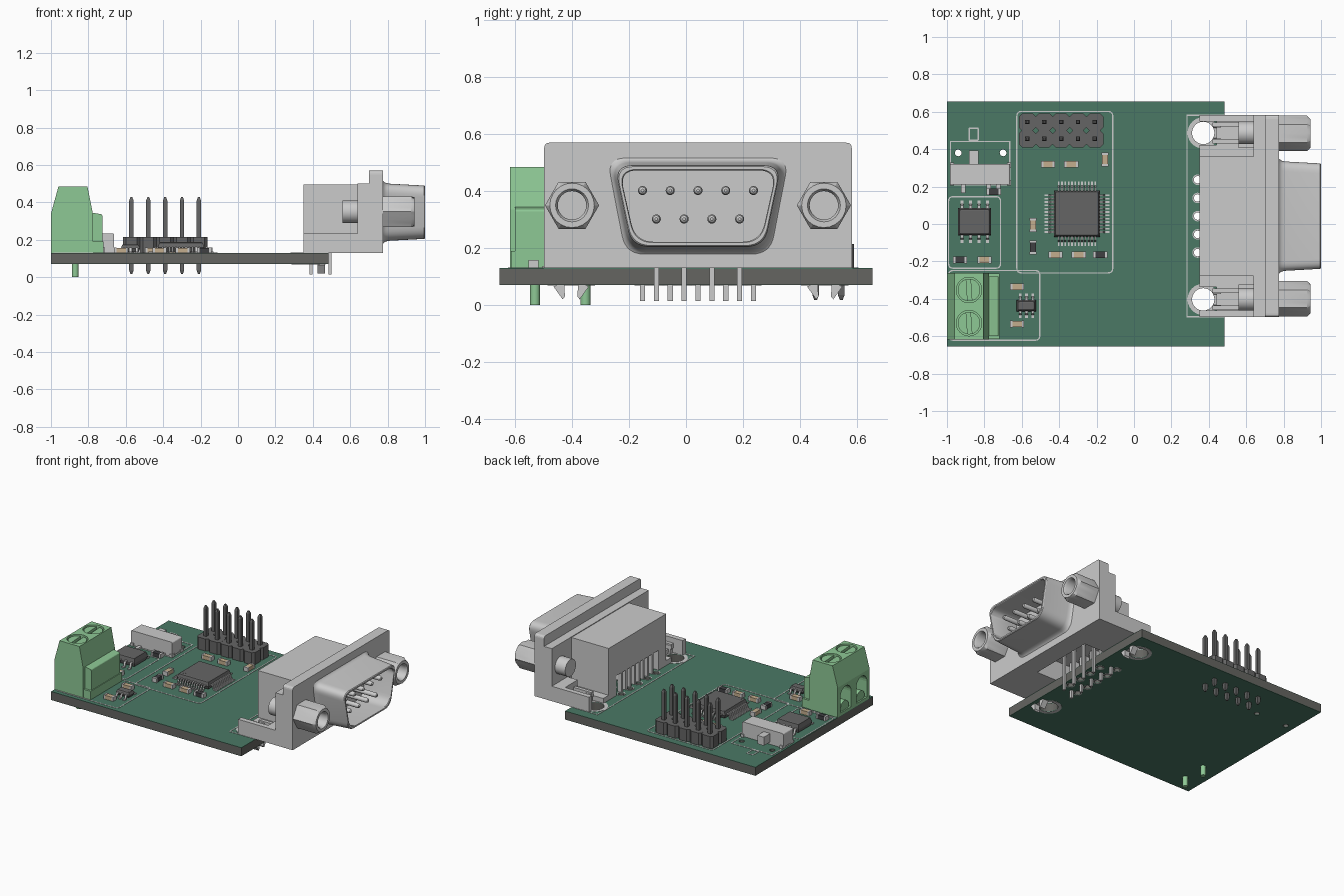
import bpy, bmesh, math
from math import sin, cos, pi, radians
from mathutils import Matrix, Vector

if "Cube" in bpy.data.objects:
    bpy.data.objects.remove(bpy.data.objects["Cube"])


def material(name, r, g, b):
    m = bpy.data.materials.new(name)
    m.diffuse_color = (r, g, b, 1)
    m.use_nodes = True
    m.node_tree.nodes["Principled BSDF"].inputs["Base Color"].default_value = m.diffuse_color
    return m


MASK = material("solder_mask", 0.07, 0.19, 0.13)
CORE = material("board_core", 0.13, 0.13, 0.12)
GREEN = material("terminal_green", 0.27, 0.58, 0.3)
DARK = material("dark_plastic", 0.13, 0.13, 0.13)
BLACK = material("black_resistor", 0.05, 0.05, 0.055)
TAN = material("capacitor_tan", 0.55, 0.42, 0.27)
TOP = 0.13  # upper surface of the board
MAP = {'z': lambda u, v, w: (u, v, w), 'x': lambda u, v, w: (w, u, v), 'y': lambda u, v, w: (u, w, v)}


def finish(name, bm, mat=None, smooth=False):
    bmesh.ops.recalc_face_normals(bm, faces=bm.faces[:])
    me = bpy.data.meshes.new(name)
    bm.to_mesh(me)
    bm.free()
    o = bpy.data.objects.new(name, me)
    bpy.context.collection.objects.link(o)
    if mat:
        me.materials.append(mat)
    if smooth:
        bpy.ops.object.select_all(action='DESELECT')
        o.select_set(True)
        bpy.context.view_layer.objects.active = o
        bpy.ops.object.shade_smooth_by_angle(angle=radians(32))
    return o


def loft(bm, rings, axis='z', start=True):
    """rings: list of (2D points, position along axis)"""
    vs = [[bm.verts.new(MAP[axis](u, v, w)) for u, v in pts] for pts, w in rings]
    n = len(vs[0])
    for a, b in zip(vs, vs[1:]):
        for i in range(n):
            bm.faces.new((a[i], a[(i + 1) % n], b[(i + 1) % n], b[i]))
    if start:
        bm.faces.new(vs[0])
    bm.faces.new(vs[-1])
    return [v for r in vs for v in r]


def prism(bm, pts, w0, w1, axis='z'):
    return loft(bm, [(pts, w0), (pts, w1)], axis)


def rect(x0, x1, y0, y1):
    return [(x0, y0), (x1, y0), (x1, y1), (x0, y1)]


def box(bm, x0, x1, y0, y1, z0, z1):
    return prism(bm, rect(x0, x1, y0, y1), z0, z1)


def circle(u, v, r, n=24, a0=0, a1=2 * pi):
    return [(u + r * cos(a0 + (a1 - a0) * i / n), v + r * sin(a0 + (a1 - a0) * i / n)) for i in range(n)]


def rounded(pts, r, n=4):
    out = []
    for i, p in enumerate(pts):
        p = Vector(p)
        a, b = [(Vector(q) - p).normalized() * r for q in (pts[i - 1], pts[(i + 1) % len(pts)])]
        for k in range(n + 1):
            t = k / n
            out.append(tuple(p + a * (1 - t) ** 2 + b * t ** 2))
    return out


def holed(bm, loops, z0, z1):
    """flat plate: first loop outside, the others are holes"""
    edges = []
    for pts in loops:
        vs = [bm.verts.new((x, y, z0)) for x, y in pts]
        edges += [bm.edges.new((vs[i - 1], vs[i])) for i in range(len(vs))]
    faces = [f for f in bmesh.ops.triangle_fill(bm, edges=edges, use_beauty=True, normal=(0, 0, 1))['geom']
             if isinstance(f, bmesh.types.BMFace)]
    ext = bmesh.ops.extrude_face_region(bm, geom=faces)['geom']
    bmesh.ops.translate(bm, vec=(0, 0, z1 - z0), verts=[v for v in ext if isinstance(v, bmesh.types.BMVert)])


# Circuit board: core with solder mask on both sides, drilled
CY = 0.042  # centre line of the connector
PINS = [CY + (i - 4) * 0.0487 for i in range(9)]
small = [(0.34 if i % 2 == 0 else 0.44, y, 0.02) for i, y in enumerate(PINS)]
small += [(-0.94, 0.38, 0.018), (-0.70, 0.38, 0.018)]
mounts = [(0.37, CY + s * 0.445, 0.06) for s in (-1, 1)]
drill = [circle(x, y, r, 16 if r < .05 else 32) for x, y, r in small + mounts]
for name, z0, z1, mat in (("board_core", 0.073, 0.127, CORE), ("mask_top", 0.127, TOP, MASK), ("mask_bottom", 0.07, 0.073, MASK)):
    bm = bmesh.new()
    holed(bm, [rect(-1, 0.485, -0.655, 0.655)] + drill, z0, z1)
    finish(name, bm, mat)

# Solder pads around the drilled holes
bm = bmesh.new()
for x, y, r in small[:9] + mounts:
    for z in (TOP, 0.068):
        holed(bm, [circle(x, y, r * 1.4), circle(x, y, r)], z, z + 0.002)
finish("solder_pads", bm)

# Printed outlines
bm = bmesh.new()
for x0, x1, y0, y1, r in ((-0.63, -0.11, -0.265, 0.605, 0.03), (-0.995, -0.71, -0.24, 0.15, 0.03),
                          (-0.995, -0.5, -0.625, -0.245, 0.03), (0.28, 0.484, -0.5, 0.585, 0.004),
                          (-0.985, -0.66, 0.205, 0.445, 0.004), (-0.885, -0.83, 0.445, 0.515, 0.004)):
    t = 0.007
    holed(bm, [rounded(rect(x0, x1, y0, y1), r), rounded(rect(x0 + t, x1 - t, y0 + t, y1 - t), r * 0.7)], TOP, TOP + 0.002)
finish("printed_outlines", bm)

# Connector flange and housing, hollow underneath
bm = bmesh.new()
prism(bm, [(CY - .54, .13), (CY + .54, .13)] + rounded([(CY + .54, .13), (CY + .54, .57), (CY - .54, .57), (CY - .54, .13)], .02)[5:15], 0.70, 0.775, 'x')
box(bm, 0.64, 0.70, CY - 0.54, CY + 0.54, TOP, 0.5)
finish("connector_flange", bm)
bm = bmesh.new()
box(bm, 0.35, 0.64, CY - 0.32, CY + 0.32, 0.27, 0.495)
for s in (-1, 1):
    y0, y1 = sorted((CY + s * 0.235, CY + s * 0.32))
    box(bm, 0.35, 0.64, y0, y1, TOP, 0.27)
for i in range(8):
    y = (PINS[i] + PINS[i + 1]) / 2
    box(bm, 0.35, 0.38, y - 0.009, y + 0.009, TOP, 0.27)
finish("connector_housing", bm)

# Side brackets, snap legs and threaded inserts
bm = bmesh.new()
ins = bmesh.new()
for s in (-1, 1):
    c = CY + s * 0.445
    base = [(.35, CY + s * .32), (.64, CY + s * .32), (.64, CY + s * .54), (.35, CY + s * .54),
            (.35, c + s * .065), (.44, c + s * .065), (.44, c - s * .065), (.35, c - s * .065)]
    prism(bm, base, TOP, 0.165)
    y0, y1 = sorted((CY + s * 0.505, CY + s * 0.54))
    box(bm, 0.35, 0.64, y0, y1, TOP, 0.235)
    box(bm, 0.56, 0.64, c - 0.08, c + 0.08, TOP, 0.235)
    for k in (-1, 1):
        box(bm, 0.42, 0.56, c + k * 0.045 - 0.012, c + k * 0.045 + 0.012, 0.165, 0.2)
        leg = [(c + k * u, z) for u, z in ((.03, .19), (.055, .19), (.05, .07), (.062, .065), (.03, .02), (.022, .03))]
        prism(bm, leg, 0.425, 0.465, 'x')
    prism(ins, circle(c, 0.35, 0.06, 32), 0.56, 0.66, 'x')
finish("connector_brackets", bm)
finish("threaded_inserts", ins, None, True)


# Flared D-shaped shell with a hollow front
def dee(d):
    return rounded([(CY - .293 - d, .49 + d), (CY + .293 + d, .49 + d), (CY + .233 + d * .8, .205 - d), (CY - .233 - d * .8, .205 - d)], 0.065, 8)


bm = bmesh.new()
loft(bm, [(dee(d), x) for d, x in ((.03, .772), (.022, .778), (.014, .79), (.01, .81), (0, .995), (-.004, 1.0),
                                   (-.014, 1.0), (-.017, .995), (-.012, .83), (-.012, .785))], 'x')
finish("connector_shell", bm, None, True)

# Contact pins inside the shell and solder tails below
bm = bmesh.new()
tails = bmesh.new()
for i, y in enumerate(PINS):
    z = 0.402 if i % 2 == 0 else 0.302
    loft(bm, [(circle(y, z, r, 16), x) for r, x in ((.016, .78), (.016, .94), (.012, .952), (.005, .957))], 'x')
    x = 0.39 if i % 2 == 0 else 0.492
    box(tails, x - 0.008, x + 0.008, y - 0.009, y + 0.009, 0.015, 0.28)
finish("contact_pins", bm, None, True)
finish("solder_tails", tails)

# Hexagonal jack screws
bm = bmesh.new()
for s in (-1, 1):
    c = CY + s * 0.442
    hexa = []
    for i in range(24):
        a = i * pi / 12
        r = 0.095 * cos(pi / 6) / cos(a % (pi / 3) - pi / 6)
        hexa.append((c + r * cos(a), 0.35 + r * sin(a)))
    loft(bm, [(hexa, .77), (hexa, .925), (circle(c, .35, .078), .943), (circle(c, .35, .058), .943),
              (circle(c, .35, .05), .93), (circle(c, .35, .05), .8)], 'x')
finish("jack_screws", bm, None, True)

# Screw terminal block
TY = (-0.53, -0.353)
bm = bmesh.new()
prism(bm, [(-1, TOP), (-1, .34), (-.96, .485), (-.805, .485), (-.775, .335), (-.775, TOP)], -0.618, -0.262, 'y')
block = finish("terminal_block", bm, GREEN)
bm = bmesh.new()
for y in TY:
    prism(bm, circle(-.882, y, .068, 32), .45, .6)
    arch = [(y - .06, .15), (y + .06, .15)] + circle(y, .26, .06, 12, 0, pi) + [(y - .06, .26)]
    prism(bm, arch, -1.1, -0.86, 'x')
cutter = finish("terminal_cutter", bm)
cutter.hide_render = True
cutter.display_type = 'WIRE'
mod = block.modifiers.new("openings", 'BOOLEAN')
mod.object, mod.operation, mod.solver = cutter, 'DIFFERENCE', 'EXACT'
bm = bmesh.new()
prism(bm, rounded([(-.776, TOP), (-.725, TOP), (-.725, .335), (-.776, .345)], .008), -0.6, -0.28, 'y')
box(bm, -0.776, -0.72, -0.615, -0.265, TOP, 0.19)
finish("terminal_rib", bm, GREEN)
bm = bmesh.new()
for y in TY:
    prism(bm, circle(-.882, y, .06, 32), .448, .46)
    for a in (0.16, pi + 0.16):  # two half discs leave a slot
        prism(bm, circle(-.882, y, .06, 16, a + pi / 2 + .1, a + 3 * pi / 2 - .1), .455, .478)
    prism(bm, circle(y, .17, .045, 16), -.99, -.86, 'x')
    prism(bm, circle(-.87, y, .018, 12), 0, .15)
finish("terminal_screws_and_pins", bm, GREEN, True)

# Pin header, two rows of five
bm = bmesh.new()
pins = bmesh.new()
for i in range(5):
    x = -0.57 + i * 0.0902
    for y in (0.455, 0.545):
        a, b, c, e = x - .045, x + .045, y - .045, y + .045
        k = 0.016
        prism(bm, [(a + k, c), (b - k, c), (b, c + k), (b, e - k), (b - k, e), (a + k, e), (a, e - k), (a, c + k)], TOP, .215)
        sq = lambda h: rect(x - h, x + h, y - h, y + h)
        loft(pins, [(sq(.005), .018), (sq(.0115), .035), (sq(.0115), .41), (sq(.005), .428)])
finish("header_body", bm, DARK)
finish("header_pins", pins, DARK)


# Chips with gull-wing leads
def chip(name, cx, cy, hx, hy, height, sides, L, width):
    bm = bmesh.new()
    z0, zm, z1 = TOP + .006, TOP + height * .5, TOP + height
    R = lambda d: rect(cx - hx + d, cx + hx - d, cy - hy + d, cy + hy - d)
    loft(bm, [(R(.008), z0), (R(0), zm), (R(.008), z1 - .003), (R(.013), z1)])
    prism(bm, circle(cx - hx * .72, cy - hy * .72, min(hx, hy) * .1, 12), z1 - .002, z1 + .001)
    finish(name + "_body", bm, DARK)
    bm = bmesh.new()
    t = 0.007
    for ang, count, pitch in sides:
        r = (hx if ang % 180 == 0 else hy) - .006
        prof = [(r, zm + t), (r + .4 * L, zm + t), (r + .6 * L, TOP + t), (r + L, TOP + t), (r + L, TOP),
                (r + .5 * L, TOP), (r + .3 * L, zm), (r, zm)]
        M = Matrix.Translation((cx, cy, 0)) @ Matrix.Rotation(radians(ang), 4, 'Z')
        for i in range(count):
            w = (i - (count - 1) / 2) * pitch
            bmesh.ops.transform(bm, matrix=M, verts=prism(bm, prof, w - width / 2, w + width / 2, 'y'))
    finish(name + "_leads", bm)


chip("microcontroller", -0.305, 0.055, 0.124, 0.124, 0.057, [(a, 12, 0.0178) for a in (0, 90, 180, 270)], 0.055, 0.009)
chip("transceiver", -0.852, 0.012, 0.088, 0.074, 0.065, [(90, 4, 0.045), (270, 4, 0.045)], 0.046, 0.016)
chip("regulator", -0.575, -0.437, 0.052, 0.03, 0.045, [(90, 3, 0.034), (270, 3, 0.034)], 0.042, 0.014)

# Small two-ended parts: (x, y, upright, resistor)
parts = [(-.46, .32, 0, 0), (-.335, .32, 0, 0), (-.155, .345, 1, 0), (-.54, -.005, 1, 0), (-.54, -.125, 1, 1),
         (-.42, -.165, 0, 0), (-.295, -.165, 0, 0), (-.18, -.165, 0, 1), (-.93, -.192, 0, 1), (-.8, -.192, 0, 0),
         (-.625, -.335, 0, 0), (-.625, -.535, 0, 0), (-.75, .172, 0, 1)]
caps, res, ends = bmesh.new(), bmesh.new(), bmesh.new()
for x, y, up, r in parts:
    M = Matrix.Translation((x, y, 0)) @ Matrix.Rotation(pi / 2 * up, 4, 'Z')
    b = res if r else caps
    bmesh.ops.transform(b, matrix=M, verts=box(b, -.026, .026, -.017, .017, TOP, .157))
    for s in (-1, 1):
        x0, x1 = sorted((s * .025, s * .038))
        bmesh.ops.transform(ends, matrix=M, verts=box(ends, x0, x1, -.018, .018, TOP, .159))
finish("capacitors", caps, TAN)
finish("resistors", res, BLACK)
finish("component_ends", ends)

# Slide switch
bm = bmesh.new()
prism(bm, rounded(rect(-.985, -.662, TOP + .003, .235), .012), .212, .322, 'y')
box(bm, -.882, -.832, .322, .392, .15, .21)
for x in (-.912, -.777, -.727):
    box(bm, x - .012, x + .012, .165, .215, TOP, .145)
for x in (-.985, -.68):
    for y in (.205, .3):
        box(bm, x, x + .023, y, y + .03, TOP, .15)
finish("slide_switch", bm)
